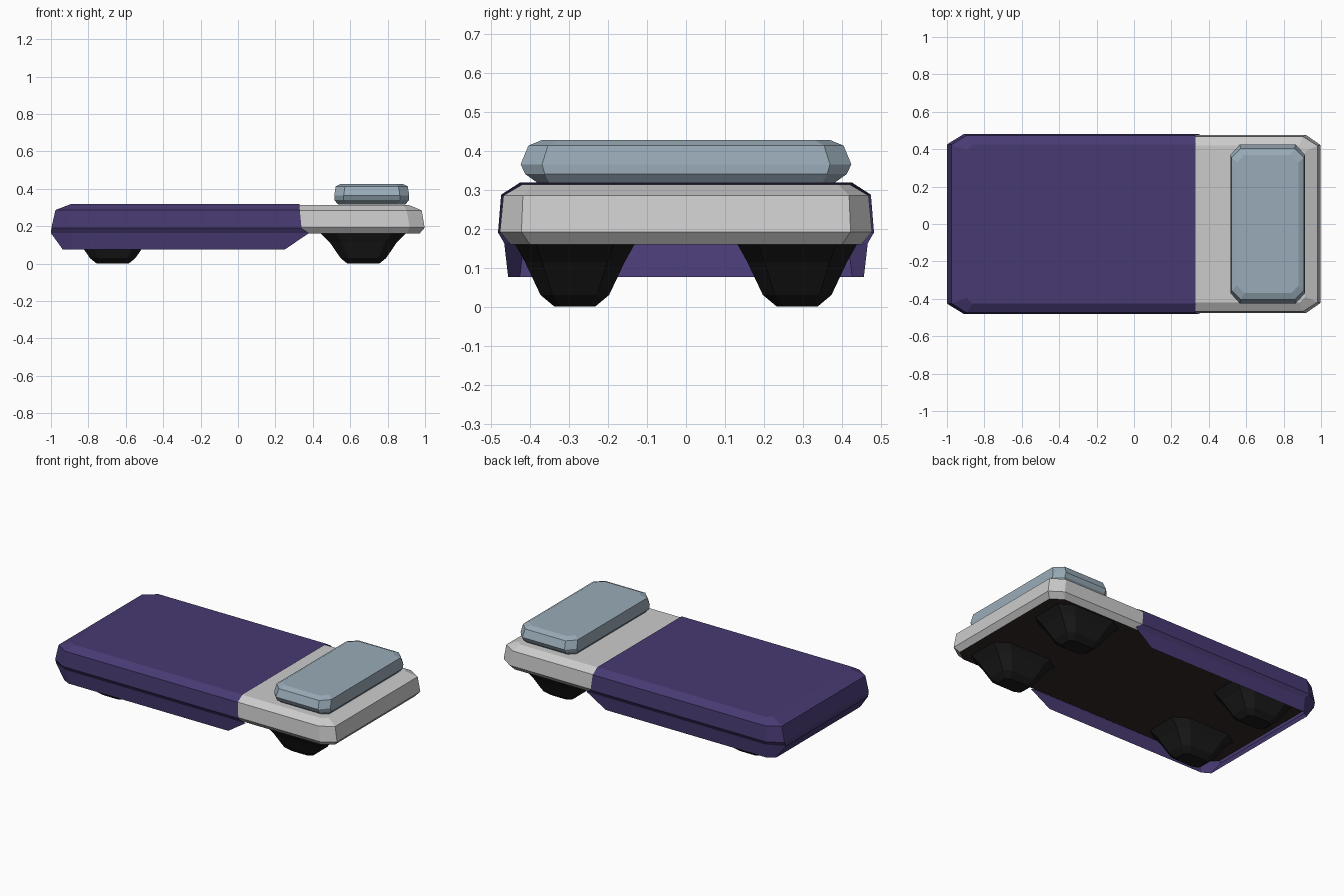
import bpy, bmesh

if "Cube" in bpy.data.objects:
    bpy.data.objects.remove(bpy.data.objects["Cube"])


def material(name, rgb):
    m = bpy.data.materials.new(name)
    m.diffuse_color = (*rgb, 1)
    m.use_nodes = True
    m.node_tree.nodes["Principled BSDF"].inputs["Base Color"].default_value = m.diffuse_color
    return m


def octagon(x0, x1, hy, z, cx, cy):
    """Rectangle with cut corners, centred on y = 0."""
    return [(x1, hy - cy, z), (x1 - cx, hy, z), (x0 + cx, hy, z), (x0, hy - cy, z),
            (x0, cy - hy, z), (x0 + cx, -hy, z), (x1 - cx, -hy, z), (x1, cy - hy, z)]


def loft(name, rings, mats=(), closed=True, cap_bottom=True, loc=(0, 0, 0)):
    """Skin rings listed from bottom to top; the last ring is always capped."""
    bm = bmesh.new()
    rows = [[bm.verts.new(p) for p in r] for r in rings]
    n = len(rows[0])
    for a, b in zip(rows, rows[1:]):
        for i in range(n if closed else n - 1):
            j = (i + 1) % n
            bm.faces.new((a[i], a[j], b[j], b[i]))
    bm.faces.new(rows[-1])
    if cap_bottom:
        f = bm.faces.new(rows[0][::-1])
        f.material_index = 1 if len(mats) > 1 else 0
    if closed and cap_bottom:
        bmesh.ops.recalc_face_normals(bm, faces=bm.faces)
    me = bpy.data.meshes.new(name)
    bm.to_mesh(me)
    bm.free()
    for m in mats:
        me.materials.append(m)
    ob = bpy.data.objects.new(name, me)
    ob.location = loc
    bpy.context.collection.objects.link(ob)
    return ob


purple = material("blanket_purple", (0.065, 0.042, 0.17))
blue = material("pillow_blue", (0.32, 0.41, 0.48))
black = material("foot_black", (0.01, 0.01, 0.01))
brown = material("underside_brown", (0.035, 0.02, 0.02))
grey = material("mattress_grey", (0.6, 0.6, 0.6))

# Mattress with dark underside
loft("mattress", [
    octagon(-0.975, 0.970, 0.450, 0.160, 0.07, 0.05),
    octagon(-0.975, 0.998, 0.477, 0.192, 0.08, 0.055),
    octagon(-0.955, 0.982, 0.468, 0.285, 0.08, 0.05),
    octagon(-0.880, 0.915, 0.420, 0.313, 0.03, 0.03)], (grey, brown))


# Blanket: open shell draped over the mattress, hanging lower as a skirt
def drape(x0, x1, hy, z, cx, cy):
    return [(x1, hy, z), (x0 + cx, hy, z), (x0, hy - cy, z),
            (x0, cy - hy, z), (x0 + cx, -hy, z), (x1, -hy, z)]


loft("blanket", [
    drape(-0.937, 0.25, 0.456, 0.076, 0.05, 0.03),
    drape(-1.000, 0.38, 0.466, 0.163, 0.11, 0.05),
    drape(-0.998, 0.34, 0.482, 0.190, 0.09, 0.055),
    drape(-0.976, 0.33, 0.474, 0.287, 0.08, 0.05),
    drape(-0.895, 0.33, 0.426, 0.318, 0.03, 0.03)],
    (purple,), closed=False, cap_bottom=False)

# Pillow
loft("pillow", [
    octagon(0.535, 0.895, 0.380, 0.317, 0.04, 0.03),
    octagon(0.515, 0.915, 0.412, 0.340, 0.05, 0.05),
    octagon(0.515, 0.915, 0.424, 0.365, 0.05, 0.055),
    octagon(0.522, 0.908, 0.404, 0.413, 0.05, 0.05),
    octagon(0.550, 0.880, 0.370, 0.427, 0.04, 0.04)], (blue,))

# Four tapered feet flaring into the underside
for side, x in (("left", -0.67), ("right", 0.67)):
    for end, y in (("front", -0.285), ("back", 0.285)):
        loft(f"{end}_{side}_foot", [
            octagon(-w, w, d, z, w * 0.35, d * 0.35) for w, d, z in (
                (0.085, 0.052, 0.0), (0.122, 0.088, 0.03),
                (0.180, 0.128, 0.115), (0.230, 0.155, 0.163))],
            (black,), loc=(x, y, 0))
